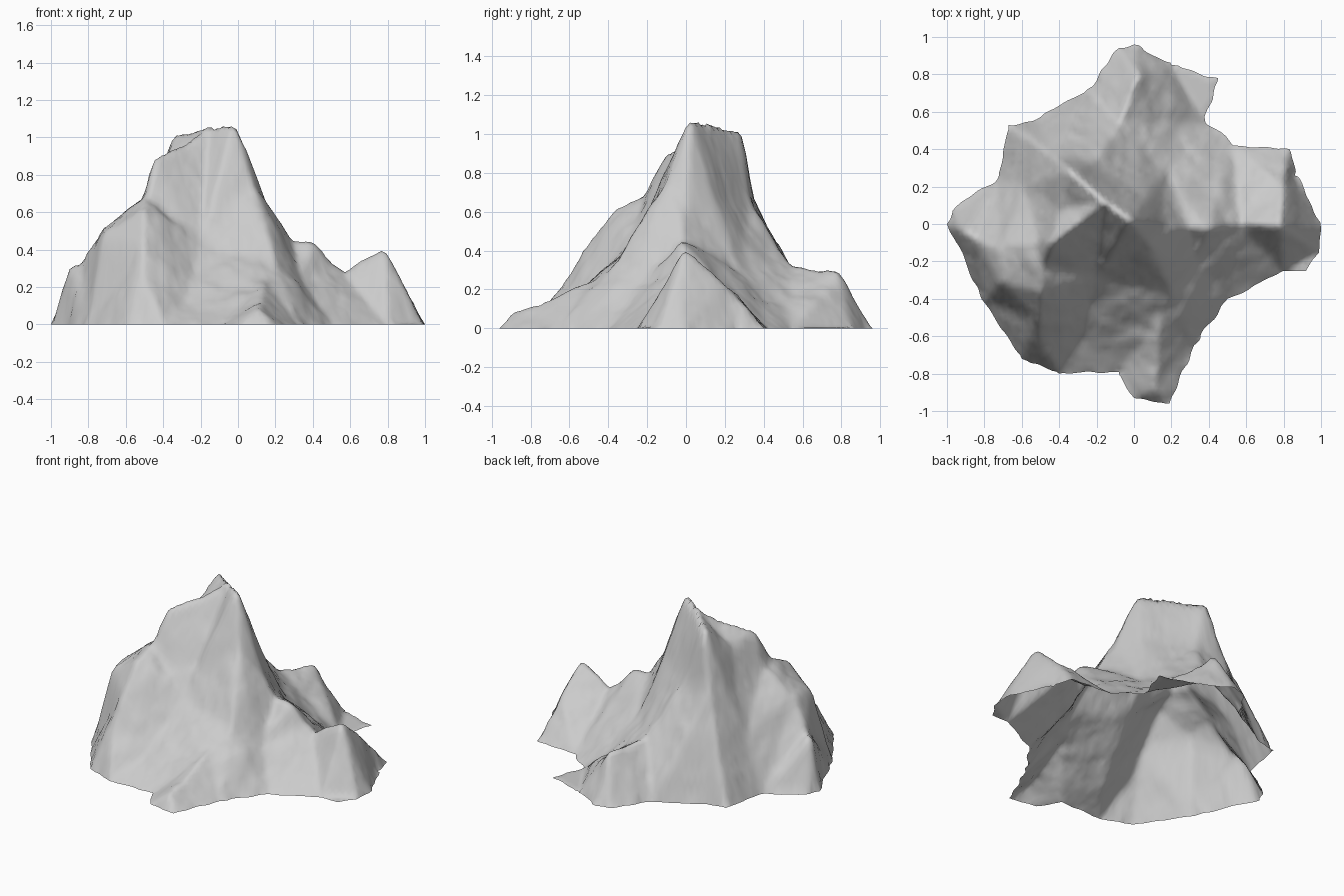
import bpy, bmesh, random
from mathutils import Vector, noise
from mathutils.bvhtree import BVHTree
from mathutils.geometry import delaunay_2d_cdt

if "Cube" in bpy.data.objects:
    bpy.data.objects.remove(bpy.data.objects["Cube"])

random.seed(4)
STEP = 0.022
DOWN = Vector((0, 0, -1))

# Footprint corners at ground level
foot = [(-1, 0), (-.97, .07), (-.73, .24), (-.67, .53), (-.52, .56), (-.25, .72), (-.08, .94),
        (0, .96), (.2, .85), (.45, .78), (.38, .55), (.53, .42), (.83, .4), (.86, .26),
        (1, -.02), (.99, -.14), (.92, -.25), (.8, -.25), (.5, -.4), (.32, -.65), (.19, -.96),
        (0, -.93), (-.08, -.79), (-.4, -.8), (-.6, -.72), (-.8, -.42)]

# High points that several ridges share
peak, west_top, shoulder, east_top = (-.02, .02, 1.09), (-.34, .29, 1.02), (-.45, -.11, .89), (.78, -.01, .41)

# Crest and gully lines
summit = [peak, (-.15, .12, 1.06), west_top, (-.39, .08, .85), shoulder]
left_ridge = [shoulder, (-.51, -.09, .67), (-.72, -.13, .51), (-.84, -.08, .33), (-.9, -.05, .32)]
front_left_spur = [shoulder, (-.49, -.22, .68), (-.5, -.36, .62), (-.51, -.5, .45), (-.5, -.64, .23)]
left_wall = [front_left_spur[2], (-.72, -.31, .49)]
front_ridge = [peak, (.08, -.1, .76), (.2, -.2, .51), (.2, -.36, .34), (.14, -.5, .23), (.11, -.89, .08)]
front_gully = [(-.2, -.28, .43), (-.28, -.6, .14)]
right_ridge = [peak, (.1, .01, .81), (.17, 0, .61), (.22, -.02, .56), (.29, -.02, .45),
               (.4, -.03, .45), (.57, 0, .29), east_top]
right_rib = [east_top, (.8, .2, .23)]
right_gully = [(.33, -.2, .26)]
back_ridge = [summit[1], (-.22, .33, .66), (-.08, .53, .34), (.02, .8, .28)]
back_left_rib = [west_top, (-.42, .35, .66), (-.54, .44, .33)]
back_gully = [(.07, .15, .65), (.17, .29, .28)]
left_gully = [(-.58, .2, .36)]
crests = [summit, left_ridge, front_left_spur, left_wall, front_ridge, front_gully, right_ridge,
          right_rib, right_gully, back_ridge, back_left_rib, back_gully, left_gully]


def ring(n):
    return [(i, (i + 1) % n) for i in range(n)]


def inside(x, y):
    hit = False
    for i, j in ring(len(rim)):
        a, b = rim[i], rim[j]
        if (a.y > y) != (b.y > y) and x < a.x + (y - a.y) * (b.x - a.x) / (b.y - a.y):
            hit = not hit
    return hit


# Coarse relief: triangulate footprint and crest lines together
spots = [(x, y, 0) for x, y in foot]
edges = ring(len(spots))
for path in crests:
    for p in path:
        if p not in spots:
            spots.append(p)
    ids = [spots.index(p) for p in path]
    edges += list(zip(ids, ids[1:]))
co, _, tris, origin, _, _ = delaunay_2d_cdt([Vector(p[:2]) for p in spots], edges, [], 1, 1e-5)
relief = BVHTree.FromPolygons(
    [(c.x, c.y, spots[o[0]][2] if o else .3) for c, o in zip(co, origin)], tris)

# Ragged rim, then an even fine mesh inside it
rim = []
for i, j in ring(len(foot)):
    a, b = Vector(foot[i]), Vector(foot[j])
    n = max(1, round((b - a).length / STEP))
    for k in range(n):
        p = a.lerp(b, k / n)
        if k:
            wobble = noise.noise_vector(Vector((p.x, p.y, 0)) * 12)
            p += wobble.xy * .018
        p.x = max(-1, min(1, p.x))
        p.y = max(-.96, min(.96, p.y))
        rim.append(p)
points = list(rim)
count = int(1 / STEP) + 1
for i in range(-count, count + 1):
    for j in range(-count, count + 1):
        p = Vector((i + j % 2 / 2 + random.uniform(-.15, .15), j + random.uniform(-.15, .15))) * STEP
        if inside(p.x, p.y) and min((p - r).length for r in rim) > STEP * .6:
            points.append(p)
co, _, tris, _, _, _ = delaunay_2d_cdt(points, ring(len(rim)), [], 1, 1e-6)

# Lift the mesh onto the relief
bm = bmesh.new()
for c in co:
    hit = relief.ray_cast(Vector((c.x, c.y, 3)), DOWN)[0]
    bm.verts.new((c.x, c.y, hit.z if hit else 0))
bm.verts.ensure_lookup_table()
for t in tris:
    bm.faces.new([bm.verts[k] for k in t])
inner = [v for v in bm.verts if not v.is_boundary]
for v in bm.verts:
    if v.is_boundary:
        v.co.z = 0

# Soften the creases, then add weathering
mean = [sum(e.other_vert(v).co.z for e in v.link_edges) / len(v.link_edges) for v in inner]
for v, z in zip(inner, mean):
    v.co.z += (z - v.co.z) * .5
for v in inner:
    rough = noise.fractal(v.co * 5, .9, 2.1, 4)
    v.co.z += rough * .02 * min(1, v.co.z * 8)
    v.co.z = min(peak[2] - .02, max(.004, v.co.z))
bmesh.ops.recalc_face_normals(bm, faces=bm.faces)
if sum(f.normal.z for f in bm.faces) < 0:
    bmesh.ops.reverse_faces(bm, faces=bm.faces)

mesh = bpy.data.meshes.new("mountain")
bm.to_mesh(mesh)
bm.free()
mountain = bpy.data.objects.new("mountain", mesh)
bpy.context.collection.objects.link(mountain)
mesh.shade_smooth()
